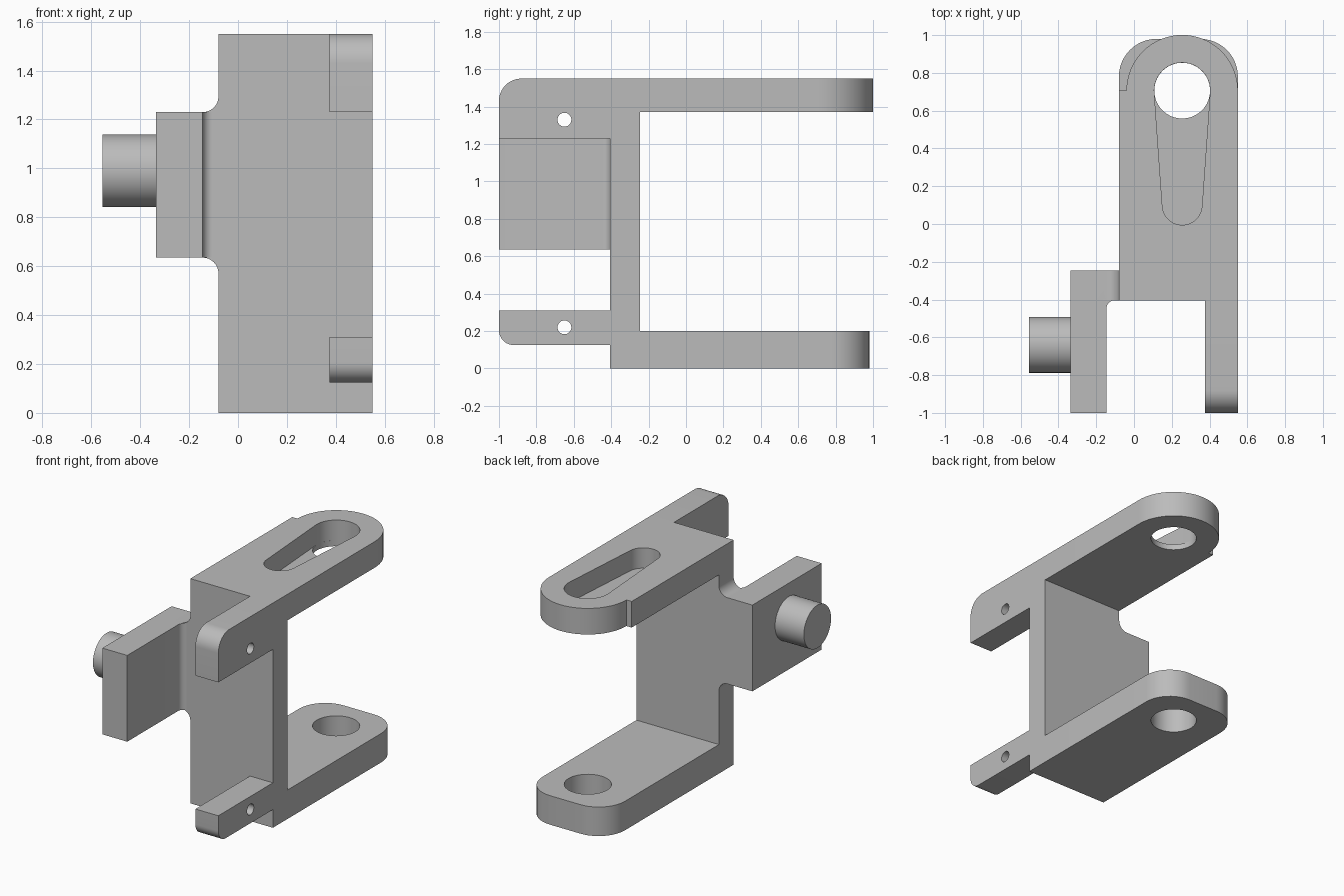
import bpy, bmesh, math
from mathutils import Vector

cube = bpy.data.objects.get("Cube")
if cube:
    bpy.data.objects.remove(cube, do_unlink=True)

metal = bpy.data.materials.new("grey metal")
metal.use_nodes = True
metal.diffuse_color = (0.5, 0.5, 0.5, 1)
metal.node_tree.nodes["Principled BSDF"].inputs["Base Color"].default_value = (0.5, 0.5, 0.5, 1)

AXES = {"x": lambda u, v, w: (w, u, v),
        "y": lambda u, v, w: (u, w, v),
        "z": lambda u, v, w: (u, v, w)}


def arc(cx, cy, r, start, end, steps=32):
    return [(cx + r * math.cos(start + (end - start) * i / steps),
             cy + r * math.sin(start + (end - start) * i / steps)) for i in range(steps + 1)]


def circle(cx, cy, r, steps=64):
    return arc(cx, cy, r, 0, math.tau, steps)[:-1]


def fillet(corners, steps=12):
    """Round each right-angled corner that carries a third value, the radius."""
    out = []
    for i, c in enumerate(corners):
        p = Vector(c[:2])
        if len(c) == 2:
            out.append(tuple(p))
            continue
        d1 = (Vector(corners[i - 1][:2]) - p).normalized()
        d2 = (Vector(corners[(i + 1) % len(corners)][:2]) - p).normalized()
        centre = p + c[2] * (d1 + d2)
        for k in range(steps + 1):
            t = math.pi / 2 * k / steps
            out.append(tuple(centre - c[2] * (d2 * math.cos(t) + d1 * math.sin(t))))
    return out


def extrude(name, outline, axis, lo, hi):
    bm = bmesh.new()
    place = AXES[axis]
    rings = [[bm.verts.new(place(u, v, w)) for u, v in outline] for w in (lo, hi)]
    n = len(outline)
    for ring in rings:
        bm.faces.new(ring)
    for i in range(n):
        j = (i + 1) % n
        bm.faces.new((rings[0][i], rings[0][j], rings[1][j], rings[1][i]))
    bmesh.ops.recalc_face_normals(bm, faces=bm.faces)
    mesh = bpy.data.meshes.new(name)
    bm.to_mesh(mesh)
    bm.free()
    mesh.materials.append(metal)
    ob = bpy.data.objects.new(name, mesh)
    bpy.context.collection.objects.link(ob)
    return ob


def activate(ob):
    bpy.ops.object.select_all(action="DESELECT")
    ob.select_set(True)
    bpy.context.view_layer.objects.active = ob


def combine(target, tool, operation):
    mod = target.modifiers.new("join", "BOOLEAN")
    mod.operation, mod.solver, mod.object = operation, "EXACT", tool
    activate(target)
    bpy.ops.object.modifier_apply(modifier=mod.name)
    bpy.data.objects.remove(tool, do_unlink=True)


LEFT, RIGHT, TOP = -0.08, 0.55, 1.55
FRONT, BACK = -0.405, -0.245
MID, BORE = 0.255, 0.706
LUG_LO, LUG_HI = 0.635, 1.23

# Upright web, with filleted neck reaching to the side lug
bracket = extrude("bracket", fillet([
    (LEFT, 0), (RIGHT, 0), (RIGHT, TOP), (LEFT, TOP),
    (LEFT, LUG_HI, 0.065), (-0.2, LUG_HI), (-0.2, LUG_LO), (LEFT, LUG_LO, 0.065)]),
    "y", FRONT, BACK)

# Lower flange with rounded corners, upper flange with a stepped round end
lower_flange = extrude("lower_flange", fillet([
    (LEFT, FRONT), (RIGHT, FRONT), (RIGHT, 0.98, 0.2), (LEFT, 0.98, 0.2)]), "z", 0, 0.2)
upper_flange = extrude("upper_flange",
    [(LEFT, FRONT), (RIGHT, FRONT)] + arc(MID, BORE, 0.295, 0, math.pi) + [(LEFT, BORE)],
    "z", 1.37, TOP)

# Side lug with a filleted inner corner
lug = extrude("side_lug", fillet([
    (-0.335, -1), (-0.145, -1), (-0.145, FRONT, 0.04), (-0.09, FRONT),
    (-0.09, BACK), (-0.335, BACK)]), "z", LUG_LO, LUG_HI)

# Two forward arms
upper_arm = extrude("upper_arm", fillet([
    (-1, 1.23), (-0.3, 1.23), (-0.3, TOP), (-1, TOP, 0.12)]), "x", 0.375, RIGHT)
lower_arm = extrude("lower_arm", fillet([
    (-1, 0.125, 0.08), (-0.3, 0.125), (-0.3, 0.31), (-1, 0.31)]), "x", 0.375, RIGHT)

# Arms stop inside the web
for arm in (upper_arm, lower_arm):
    for v in arm.data.vertices:
        if v.co.y > -0.35:
            v.co.y = -0.32

for part in (lower_flange, upper_flange, lug, upper_arm, lower_arm):
    combine(bracket, part, "UNION")

# Shared bore, tapered pocket in the upper flange, small cross holes in the arms
tilt = math.asin((0.148 - 0.105) / (BORE - 0.1))
pocket = (arc(MID, BORE, 0.148, -tilt, math.pi + tilt)
          + arc(MID, 0.1, 0.105, math.pi + tilt, math.tau - tilt))
cutters = [extrude("pocket_cutter", pocket, "z", 1.41, 1.7),
           extrude("bore_cutter", circle(MID, BORE, 0.1475), "z", -0.1, 1.5)]
cutters += [extrude("hole_cutter", circle(-0.65, z, 0.037, 32), "x", 0.3, 0.7)
            for z in (1.33, 0.22)]
for cutter in cutters:
    cutter.hide_render = True
    combine(bracket, cutter, "DIFFERENCE")

# Round pin on the side lug
pin = extrude("side_pin", circle(-0.64, 0.99, 0.148), "x", -0.555, -0.335)

for ob in (bracket, pin):
    activate(ob)
    bpy.ops.object.shade_smooth_by_angle(angle=math.radians(30))
